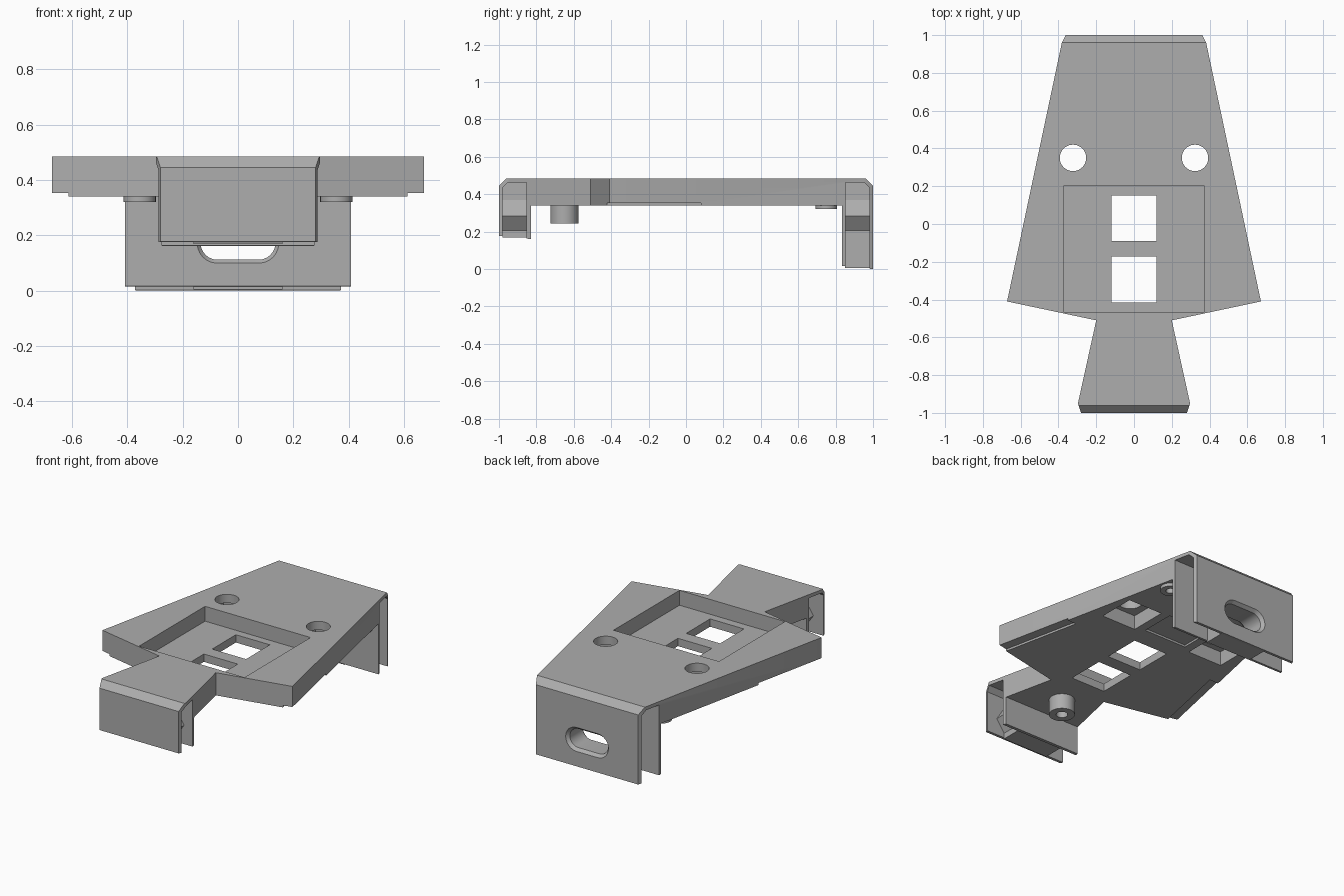
import bpy, bmesh, math

if "Cube" in bpy.data.objects:
    bpy.data.objects.remove(bpy.data.objects["Cube"])

grey = bpy.data.materials.new("light_grey")
grey.diffuse_color = (0.42, 0.42, 0.42, 1)
grey.use_nodes = True
grey.node_tree.nodes["Principled BSDF"].inputs["Base Color"].default_value = grey.diffuse_color


def loft(name, rings):
    """Closed solid through rings with equal point counts."""
    bm = bmesh.new()
    vs = [[bm.verts.new(p) for p in r] for r in rings]
    n = len(vs[0])
    for a, b in zip(vs, vs[1:]):
        for i in range(n):
            bm.faces.new((a[i], a[(i + 1) % n], b[(i + 1) % n], b[i]))
    bm.faces.new(vs[0])
    bm.faces.new(vs[-1])
    bmesh.ops.recalc_face_normals(bm, faces=bm.faces)
    me = bpy.data.meshes.new(name)
    bm.to_mesh(me)
    bm.free()
    ob = bpy.data.objects.new(name, me)
    me.materials.append(grey)
    bpy.context.collection.objects.link(ob)
    return ob


def prism(name, pts, axis, lo, hi):
    place = {"x": lambda a, b, t: (t, a, b),
             "y": lambda a, b, t: (a, t, b),
             "z": lambda a, b, t: (a, b, t)}[axis]
    return loft(name, [[place(a, b, t) for a, b in pts] for t in (lo, hi)])


def box(x0, x1, y0, y1, z0, z1):
    return prism("cutter", [(x0, y0), (x1, y0), (x1, y1), (x0, y1)], "z", z0, z1)


def disc(name, x, y, r, z0, z1, n=40):
    pts = [(x + r * math.cos(2 * math.pi * i / n), y + r * math.sin(2 * math.pi * i / n))
           for i in range(n)]
    return prism(name, pts, "z", z0, z1)


def stadium(half, r, y, zc, n=12):
    ring = []
    for side, start in ((1, -90), (-1, 90)):
        for i in range(n + 1):
            a = math.radians(start + 180 * i / n)
            ring.append((side * half + r * math.cos(a), y, zc + r * math.sin(a)))
    return ring


def slot_cutter():
    # rounded slot with a chamfered rim at both ends
    return loft("cutter", [stadium(0.075, r, y, 0.172) for y, r in
                           ((0.82, 0.085), (0.85, 0.06), (0.98, 0.06), (1.01, 0.085))])


def cut(ob, cutter):
    m = ob.modifiers.new("cut", "BOOLEAN")
    m.operation = "DIFFERENCE"
    m.solver = "EXACT"
    m.object = cutter
    bpy.context.view_layer.objects.active = ob
    bpy.ops.object.modifier_apply(modifier=m.name)
    bpy.data.objects.remove(cutter)


def smooth(ob):
    bpy.ops.object.select_all(action="DESELECT")
    ob.select_set(True)
    bpy.context.view_layer.objects.active = ob
    bpy.ops.object.shade_smooth_by_angle(angle=math.radians(30))


# Main body: full-height outline, then carved
half = [(0.28, -1), (0.297, -0.95), (0.2, -0.51), (0.672, -0.41), (0.382, 0.96), (0.362, 1)]
outline = half + [(-x, y) for x, y in reversed(half)]
body = prism("bracket_body", outline, "z", 0, 0.485)

# Space under the deck and sloped hook bottoms
cut(body, box(-1, 1, -0.83, 0.835, -0.1, 0.34))
cut(body, prism("cutter", [(-1.1, -0.1), (-0.75, -0.1), (-0.75, 0.153), (-1.1, 0.187)], "x", -1, 1))
cut(body, prism("cutter", [(0.8, -0.1), (1.1, -0.1), (1.1, -0.01), (0.8, 0.02)], "x", -1, 1))

for s in (-1, 1):
    # Chamfered top ends
    cut(body, prism("cutter", [(s * 0.94, 0.505), (s * 1.02, 0.425), (s * 1.1, 0.6)], "x", -1, 1))
    # Channels between the outer and inner hook walls
    cut(body, prism("cutter", [(s * 0.852, -0.1), (s * 0.98, -0.1), (s * 0.98, 0.435),
                               (s * 0.952, 0.463), (s * 0.852, 0.463)], "x", -1, 1))

# Tray recess and two windows
cut(body, box(-0.373, 0.373, -0.467, 0.2, 0.39, 0.6))
cut(body, box(-0.12, 0.12, -0.09, 0.15, 0.2, 0.6))
cut(body, box(-0.12, 0.12, -0.415, -0.173, 0.2, 0.6))
# Shallow panel recess underneath
cut(body, box(-0.15, 0.15, 0.28, 0.5, 0.2, 0.353))

for s in (-1, 1):
    # Round holes with square pockets below
    cut(body, box(s * 0.325 - 0.12, s * 0.325 + 0.12, 0.25, 0.49, 0.2, 0.43))
    cut(body, disc("cutter", s * 0.323, 0.35, 0.07, 0.4, 0.6))
    # Stepped lower side rails
    cut(body, prism("cutter", [(s * 0.65, -0.6), (s * 0.507, 0.08), (s * 0.9, 0.08), (s * 0.9, -0.6)],
                    "z", 0.2, 0.353))
cut(body, slot_cutter())
smooth(body)

# Solid cores inside the hooks, with a ridge on each side
for name, y0, y1, zb in (("front_hook_core", -0.982, -0.85, 0.168), ("back_hook_core", 0.85, 0.982, 0.005)):
    side = [(0.16, zb), (0.16, 0.205), (0.215, 0.283), (0.16, 0.37), (0.16, 0.464)]
    top_cut = [(-x, z) for x, z in reversed(side)]
    core = prism(name, side + top_cut, "y", y0, y1)
    s = 1 if y0 > 0 else -1
    cut(core, prism("cutter", [(s * 0.94, 0.49), (s * 1.0, 0.43), (s * 1.1, 0.6)], "x", -1, 1))
    if s > 0:
        cut(core, slot_cutter())
    smooth(core)

# Screw bosses under the deck
for name, x, y, r, z in (("front_boss", 0, -0.65, 0.075, 0.243),
                         ("back_boss_right", 0.355, 0.75, 0.058, 0.32),
                         ("back_boss_left", -0.355, 0.75, 0.058, 0.32)):
    cut(body, disc("cutter", x, y, r * 0.45, 0.2, 0.43))
    boss = disc(name, x, y, r, z, 0.342)
    cut(boss, disc("cutter", x, y, r * 0.45, 0.1, 0.5))
    smooth(boss)
smooth(body)
